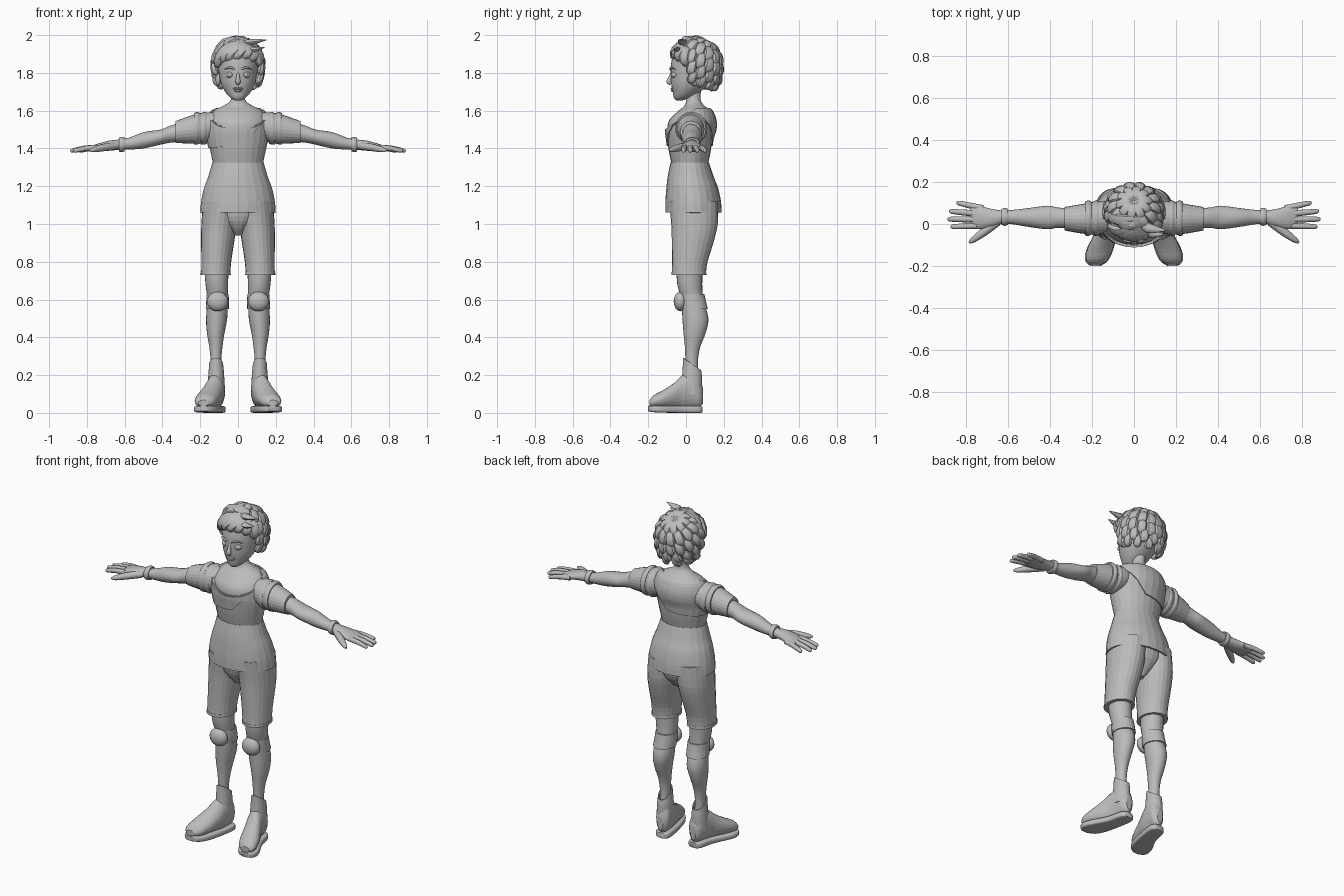
import bpy, bmesh, math
from math import sin, cos, radians, pi
from mathutils import Vector, Matrix

default_cube = bpy.data.objects.get("Cube")
if default_cube:
    bpy.data.objects.remove(default_cube)

grey = bpy.data.materials.new("plain_grey")
grey.use_nodes = True
grey.diffuse_color = (.5, .5, .5, 1)
for node in grey.node_tree.nodes:
    if node.type == 'BSDF_PRINCIPLED':
        node.inputs["Base Color"].default_value = (.5, .5, .5, 1)
smooth_parts = []


def finish(name, bm, mirror=False, smooth=True, thick=0):
    """Turn a bmesh into a named part, with optional mirror and thickness."""
    bmesh.ops.recalc_face_normals(bm, faces=bm.faces)
    mesh = bpy.data.meshes.new(name)
    bm.to_mesh(mesh)
    bm.free()
    mesh.materials.append(grey)
    part = bpy.data.objects.new(name, mesh)
    bpy.context.collection.objects.link(part)
    if thick:
        shell = part.modifiers.new("thickness", 'SOLIDIFY')
        shell.thickness = thick
        shell.offset = -1
    if mirror:
        part.modifiers.new("mirror", 'MIRROR')
    if smooth:
        smooth_parts.append(part)
    return part


def spline(rows, steps):
    """Pass a smooth curve through rows of numbers."""
    out = []
    for i in range(len(rows) - 1):
        a, b = rows[max(i - 1, 0)], rows[i]
        c, d = rows[i + 1], rows[min(i + 2, len(rows) - 1)]
        for s in range(steps):
            t = s / steps
            out.append([q + t * ((r - p) + t * ((2 * p - 5 * q + 4 * r - s4) + t * (3 * q - p - 3 * r + s4))) / 2
                        for p, q, r, s4 in zip(a, b, c, d)])
    return out + [list(rows[-1])]


def skin(bm, rings, caps):
    """Join rings of points with quads."""
    loops = [[bm.verts.new(p) for p in ring] for ring in rings]
    n = len(loops[0])
    for low, high in zip(loops, loops[1:]):
        for i in range(n):
            bm.faces.new((low[i], low[(i + 1) % n], high[(i + 1) % n], high[i]))
    if caps:
        bm.faces.new(loops[0])
        bm.faces.new(loops[-1])


def loft(name, axis, rows, n=24, steps=3, square=2, grow=0, caps=True, cuts=(), **options):
    """Rows are (position, centre a, centre b, radius a, radius b) along an axis."""
    rings = []
    for t, a, b, ra, rb in spline(rows, steps):
        ring = []
        for i in range(n):
            c, s = cos(2 * pi * i / n), sin(2 * pi * i / n)
            u = a + (ra + grow) * math.copysign(abs(c) ** (2 / square), c)
            v = b + (rb + grow) * math.copysign(abs(s) ** (2 / square), s)
            ring.append({'x': (t, u, v), 'y': (u, t, v), 'z': (u, v, t)}[axis])
        rings.append(ring)
    bm = bmesh.new()
    skin(bm, rings, caps)
    for point, normal in cuts:
        bmesh.ops.bisect_plane(bm, geom=bm.verts[:] + bm.edges[:] + bm.faces[:],
                               plane_co=point, plane_no=normal, clear_outer=True)
    return finish(name, bm, **options)


def tube(bm, rows, ref=(0, 0, 1), flat=1, n=10, steps=3):
    """Rows are (x, y, z, radius) along a path."""
    path = spline(rows, steps)
    pts = [Vector(p[:3]) for p in path]
    rings = []
    for i, p in enumerate(pts):
        along = (pts[min(i + 1, len(pts) - 1)] - pts[max(i - 1, 0)]).normalized()
        side = along.cross(Vector(ref)).normalized()
        up = side.cross(along)
        r = max(path[i][3], .001)
        rings.append([p + side * r * cos(2 * pi * k / n) + up * r * flat * sin(2 * pi * k / n)
                      for k in range(n)])
    skin(bm, rings, True)


def ball(name, place, size, mirror=False):
    bm = bmesh.new()
    bmesh.ops.create_uvsphere(bm, u_segments=20, v_segments=12, radius=1)
    bmesh.ops.transform(bm, verts=bm.verts, matrix=Matrix.LocRotScale(Vector(place), None, Vector(size)))
    return finish(name, bm, mirror)


# Torso: skin, shirt with a scooped neck, and a diagonal shoulder layer
chest = [(1.3, 0, .02, .128, .093), (1.38, 0, .02, .145, .11), (1.45, 0, .02, .16, .12),
         (1.5, 0, .025, .165, .13), (1.55, 0, .03, .163, .125), (1.6, 0, .045, .135, .09),
         (1.625, 0, .045, .085, .06), (1.66, 0, .04, .042, .043)]
neckline = [((0, -.105, 1.505), (0, -.56, .83)), ((0, 0, 1.615), (0, 0, 1))]
sash_edges = [((.03, 0, 1.42), (1.13, 0, -1)), ((.03, 0, 1.42), (.1, 0, -1))]
loft("chest_and_neck", 'z', chest + [(1.74, 0, .045, .045, .045)], grow=-.006)
loft("shirt", 'z', chest, caps=False, cuts=neckline, smooth=False, thick=.008)
loft("shoulder_layer", 'z', chest, caps=False, grow=.007, cuts=neckline + sash_edges, smooth=False, thick=.009)
loft("tunic_skirt", 'z', [(1.325, 0, .02, .136, .102), (1.25, 0, .025, .158, .122), (1.19, 0, .033, .18, .137),
                          (1.12, 0, .038, .195, .147), (1.06, 0, .04, .2, .149)],
     caps=False, smooth=False, thick=.01)

# Shorts
loft("shorts_seat", 'z', [(1.14, 0, .035, .15, .125), (1.04, 0, .04, .13, .12), (.98, 0, .035, .06, .09),
                          (.94, 0, .03, .02, .05)], smooth=False)
loft("shorts_leg", 'z', [(1.12, .09, .04, .095, .13), (1, .1, .045, .094, .123), (.9, .108, .035, .087, .11),
                         (.8, .115, .02, .079, .094), (.73, .118, .015, .077, .09)], mirror=True, smooth=False)
loft("shorts_hem", 'z', [(.745, .118, .015, .079, .092), (.73, .118, .015, .08, .093)], steps=1, mirror=True)

# Legs with knee guards
loft("leg", 'z', [(.78, .115, .018, .064, .07), (.68, .112, .02, .06, .066), (.6, .108, .033, .054, .058),
                  (.5, .113, .05, .056, .069), (.42, .118, .045, .046, .058), (.35, .117, .035, .035, .041),
                  (.27, .117, .03, .028, .033), (.15, .115, .035, .03, .035)], mirror=True)
loft("knee_band", 'z', [(.63, .108, .033, .058, .064), (.59, .108, .037, .06, .069), (.55, .11, .045, .061, .071)],
     mirror=True, smooth=False)
ball("knee_pad", (.108, -.03, .59), (.056, .035, .052), True)

# Boots turned outwards
loft("boot_shaft", 'z', [(.31, .117, .025, .032, .04), (.2, .115, .032, .042, .052), (.1, .118, .025, .045, .06)],
     caps=False, cuts=[((.1, -.015, .29), (0, .55, .83))], mirror=True, smooth=False, thick=.006)
loft("boot_foot", 'y', [(.09, .11, .09, .018, .04), (.07, .11, .11, .04, .08), (.03, .115, .12, .046, .095),
                        (-.02, .125, .11, .05, .088), (-.06, .14, .093, .055, .068), (-.12, .162, .073, .06, .048),
                        (-.17, .177, .06, .052, .034), (-.193, .183, .052, .028, .016)], mirror=True, smooth=False)
loft("boot_sole", 'y', [(.088, .11, .018, .022, .016), (.065, .11, .018, .044, .018), (-.02, .125, .018, .05, .018),
                        (-.12, .162, .019, .064, .018), (-.175, .178, .021, .054, .017),
                        (-.2, .184, .023, .024, .014)], square=5, mirror=True)

# Sleeves with raised shoulder bands
loft("sleeve", 'x', [(.1, .035, 1.525, .07, .065), (.16, .03, 1.512, .08, .079), (.23, .025, 1.503, .073, .077),
                     (.33, .025, 1.487, .056, .058)], mirror=True, smooth=False)
for i, x in enumerate((.18, .218)):
    loft(("inner", "outer")[i] + "_sleeve_band", 'x',
         [(x - .016, .028, 1.507, .078, .081), (x, .028, 1.507, .085, .087), (x + .016, .026, 1.503, .079, .082)],
         mirror=True)

# Arms and hands
loft("arm", 'x', [(.28, .025, 1.49, .05, .052), (.36, .03, 1.475, .048, .045), (.41, .031, 1.46, .056, .04),
                  (.5, .031, 1.443, .045, .043), (.58, .033, 1.425, .034, .031), (.65, .034, 1.419, .03, .026)],
     mirror=True)
loft("wrist_band", 'x', [(.6, .034, 1.422, .038, .037), (.615, .034, 1.421, .043, .041),
                         (.63, .034, 1.42, .038, .037)], mirror=True)
loft("palm", 'x', [(.62, .034, 1.42, .029, .026), (.68, .028, 1.415, .044, .027), (.74, .032, 1.406, .056, .02),
                   (.78, .04, 1.4, .048, .012)], mirror=True)
fingers = bmesh.new()
for base, tip, x in ((-.008, -.013, .873), (.022, .023, .888), (.05, .06, .88), (.075, .1, .845)):
    root = x - .125
    tube(fingers, [(root, base, 1.405, .015), (root + .06, (base + tip) / 2, 1.4, .014),
                   (x - .01, tip, 1.388, .011), (x, tip, 1.386, .004)])
tube(fingers, [(.65, .01, 1.413, .02), (.71, -.035, 1.405, .02), (.765, -.075, 1.393, .014), (.785, -.088, 1.388, .005)])
finish("fingers", fingers, True)

# Head and face
loft("head", 'z', [(1.655, 0, -.035, .018, .018), (1.67, 0, -.02, .042, .045), (1.7, 0, .002, .068, .072),
                   (1.74, 0, .022, .089, .1), (1.78, 0, .035, .098, .116), (1.84, 0, .045, .105, .125),
                   (1.9, 0, .05, .1, .115), (1.95, 0, .055, .07, .08), (1.97, 0, .055, .02, .025)], n=32)
ball("eye", (.041, -.056, 1.79), (.023, .023, .019), True)
ball("iris", (.041, -.075, 1.79), (.01, .006, .01), True)
ball("ear", (.105, .045, 1.765), (.014, .025, .034), True)
ball("upper_lip", (0, -.071, 1.717), (.027, .012, .006))
ball("lower_lip", (0, -.068, 1.706), (.021, .012, .007))
brow = bmesh.new()
tube(brow, [(.016, -.083, 1.817, .004), (.04, -.08, 1.828, .006), (.072, -.058, 1.82, .002)], steps=4)
finish("eyebrow", brow, True)
nose = bmesh.new()
tube(nose, [(0, -.074, 1.8, .007), (0, -.085, 1.77, .011), (0, -.09, 1.753, .014), (0, -.078, 1.742, .009)], ref=(0, 1, 0))
finish("nose", nose)

# Hair: layered locks running down from a crown set towards the back
ball("scalp", (0, .06, 1.85), (.115, .117, .125))
tilt = Matrix.Rotation(radians(-25), 3, 'X')


def polar(theta, phi):
    t, p = radians(theta), radians(phi)
    return tilt @ Vector((sin(t) * cos(p), sin(t) * sin(p), cos(t)))


def on_head(d):
    """Point on the hair dome, which stays wide below the ears."""
    h = max(math.hypot(d.x, d.y), .01)
    wide = (h + .6 * (1 - h)) / h if d.z < 0 else 1
    return Vector((d.x * wide * .12, .055 + d.y * wide * .12, 1.84 + d.z * .132))


def lock(bm, start, end, width, lift=.008):
    rows = []
    for t, size in ((0, .35), (.25, .8), (.55, 1), (.82, .85), (1, .12)):
        d = start.lerp(end, t).normalized()
        rows.append((*(on_head(d) + d * lift * sin(pi * t)), width * size))
    tube(bm, rows, ref=(start + end).normalized(), flat=.75, n=8, steps=2)


curls = bmesh.new()
layers = ((3, 46, 10, .026), (28, 72, 13, .03), (54, 96, 15, .029), (78, 118, 15, .027), (98, 138, 14, .024))
for k, (top, bottom, count, width) in enumerate(layers):
    for i in range(count):
        phi = 360 * (i + k % 2 / 2) / count
        end = polar(bottom, phi + 8)
        tip = on_head(end)
        in_face = tip.y < .0 and tip.z < 1.87
        if not in_face and tip.z > 1.705:
            lock(curls, polar(top, phi), end, width)
finish("curls", curls)

# Fringe swept across the forehead, with a loose tuft on the left
fringe = bmesh.new()
part_line = Vector((.6, -.2, .85)).normalized()
for x, y, z in ((-.95, -.1, .3), (-.95, -.45, -.1), (-.8, -.7, .1), (-.55, -.85, .18), (-.2, -.95, .22),
                (.2, -.95, .25), (.6, -.8, .15), (.9, -.5, -.05), (-.7, -.4, .75)):
    lock(fringe, part_line + Vector((x * .15, y * .3, 0)), Vector((x, y, z)).normalized(), .03, .016)
for x, y, z in ((.15, -.03, 1.975), (.14, -.05, 1.935), (-.03, -.01, 1.99)):
    tube(fringe, [(.02, .02, 1.955, .015), (.07 if x > 0 else 0, y + .01, z - .012, .024), (x, y, z, .003)], flat=.7)
finish("fringe", fringe)

# Smooth the soft parts, keeping real edges sharp
bpy.ops.object.select_all(action='DESELECT')
for part in smooth_parts:
    part.select_set(True)
bpy.context.view_layer.objects.active = smooth_parts[0]
bpy.ops.object.shade_smooth_by_angle(angle=radians(40))
